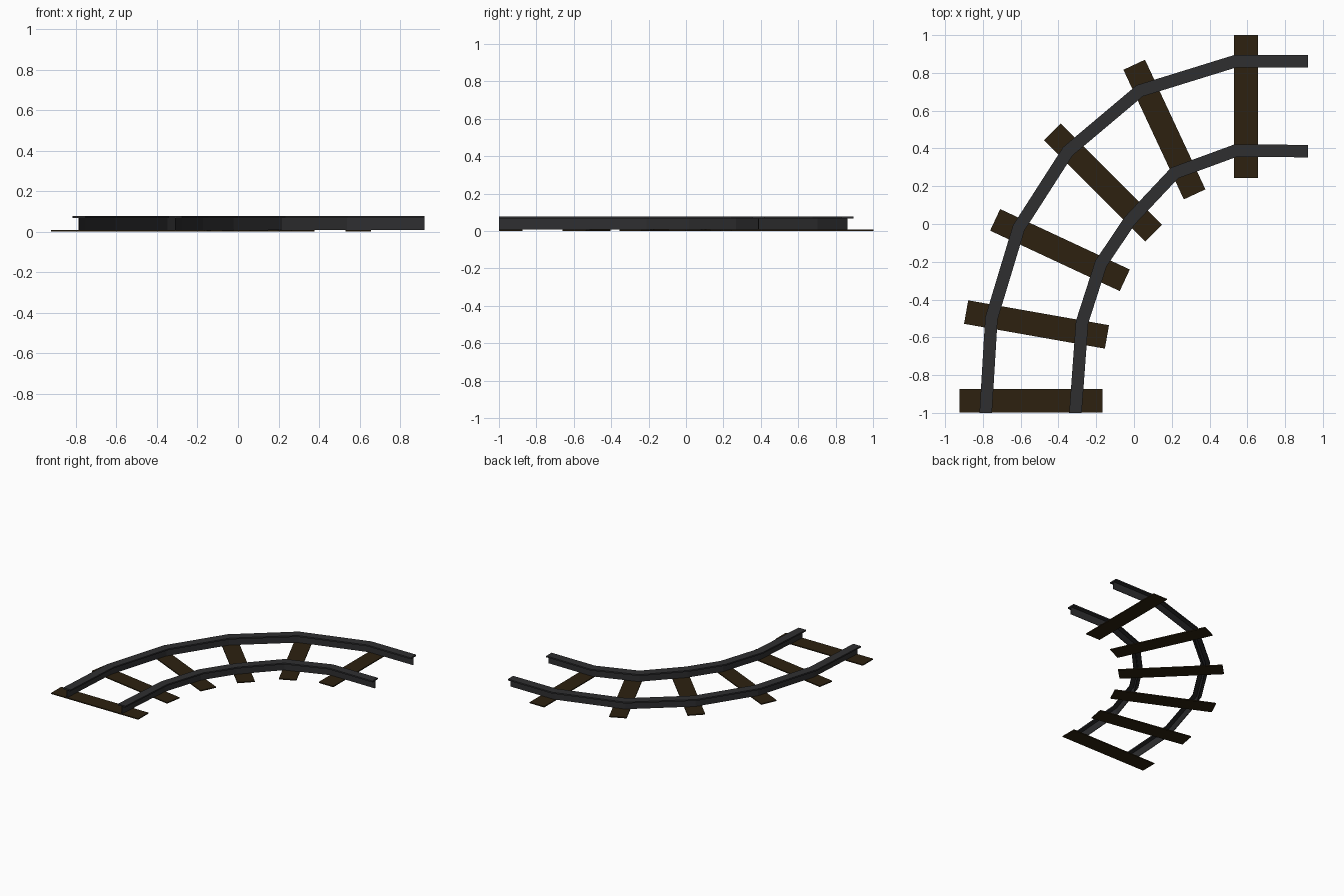
import bpy, bmesh
from math import radians
from mathutils import Vector

if "Cube" in bpy.data.objects:
    bpy.data.objects.remove(bpy.data.objects["Cube"])


def material(name, rgb):
    m = bpy.data.materials.new(name)
    m.use_nodes = True
    m.diffuse_color = (*rgb, 1)
    m.node_tree.nodes["Principled BSDF"].inputs["Base Color"].default_value = (*rgb, 1)
    return m


steel = material("dark steel", (0.028, 0.028, 0.030))
wood = material("dark wood", (0.026, 0.0155, 0.005))


def finish(bm, name, mat):
    bmesh.ops.recalc_face_normals(bm, faces=bm.faces)
    mesh = bpy.data.meshes.new(name)
    bm.to_mesh(mesh)
    bm.free()
    mesh.materials.append(mat)
    obj = bpy.data.objects.new(name, mesh)
    bpy.context.collection.objects.link(obj)
    return obj


# T-shaped rail section: wide flat head on a thin web
HEAD, WEB = 0.033, 0.002
Z_BASE, Z_NECK, Z_TOP = 0.008, 0.067, 0.078
half = [(WEB, Z_BASE), (WEB, Z_NECK), (HEAD, Z_NECK), (HEAD, Z_TOP)]
section = half + [(-s, z) for s, z in reversed(half)]


def rail(name, path):
    """Sweep the section along the path with mitred corners."""
    pts = [Vector(p) for p in path]
    dirs = [(b - a).normalized() for a, b in zip(pts, pts[1:])]
    bm = bmesh.new()
    rings = []
    for i, p in enumerate(pts):
        if i == 0:
            side = Vector((1, 0))
        elif i == len(pts) - 1:
            side = Vector((0, -1))
        else:
            mid = (dirs[i - 1] + dirs[i]).normalized()
            side = Vector((mid.y, -mid.x)) / mid.dot(dirs[i])
        rings.append([bm.verts.new((*(p + side * s), z)) for s, z in section])
    n = len(section)
    for a, b in zip(rings, rings[1:]):
        for k in range(n):
            bm.faces.new((a[k], a[(k + 1) % n], b[(k + 1) % n], b[k]))
    bm.faces.new(rings[0])
    bm.faces.new(rings[-1])
    finish(bm, name, steel)


rail("outer_rail", [(-0.785, -1), (-0.755, -0.5), (-0.61, -0.02), (-0.35, 0.385),
                    (0.03, 0.705), (0.537, 0.862), (0.92, 0.862)])
rail("inner_rail", [(-0.31, -1), (-0.275, -0.52), (-0.175, -0.21), (-0.024, 0.016),
                    (0.215, 0.27), (0.537, 0.388), (0.92, 0.386)])

# Thin sleepers fanned round the curve: centre x, centre y, turn in degrees
ties = [(-0.545, -0.936, 0), (-0.516, -0.532, -10), (-0.392, -0.138, -25),
        (-0.164, 0.22, -45), (0.161, 0.5, -65), (0.593, 0.623, -90)]
for i, (x, y, turn) in enumerate(ties, 1):
    bm = bmesh.new()
    bmesh.ops.create_cube(bm, size=1)
    bmesh.ops.scale(bm, vec=(0.757, 0.126, 0.008), verts=bm.verts)
    tie = finish(bm, f"sleeper_{i}", wood)
    tie.location = (x, y, 0.004)
    tie.rotation_euler.z = radians(turn)
